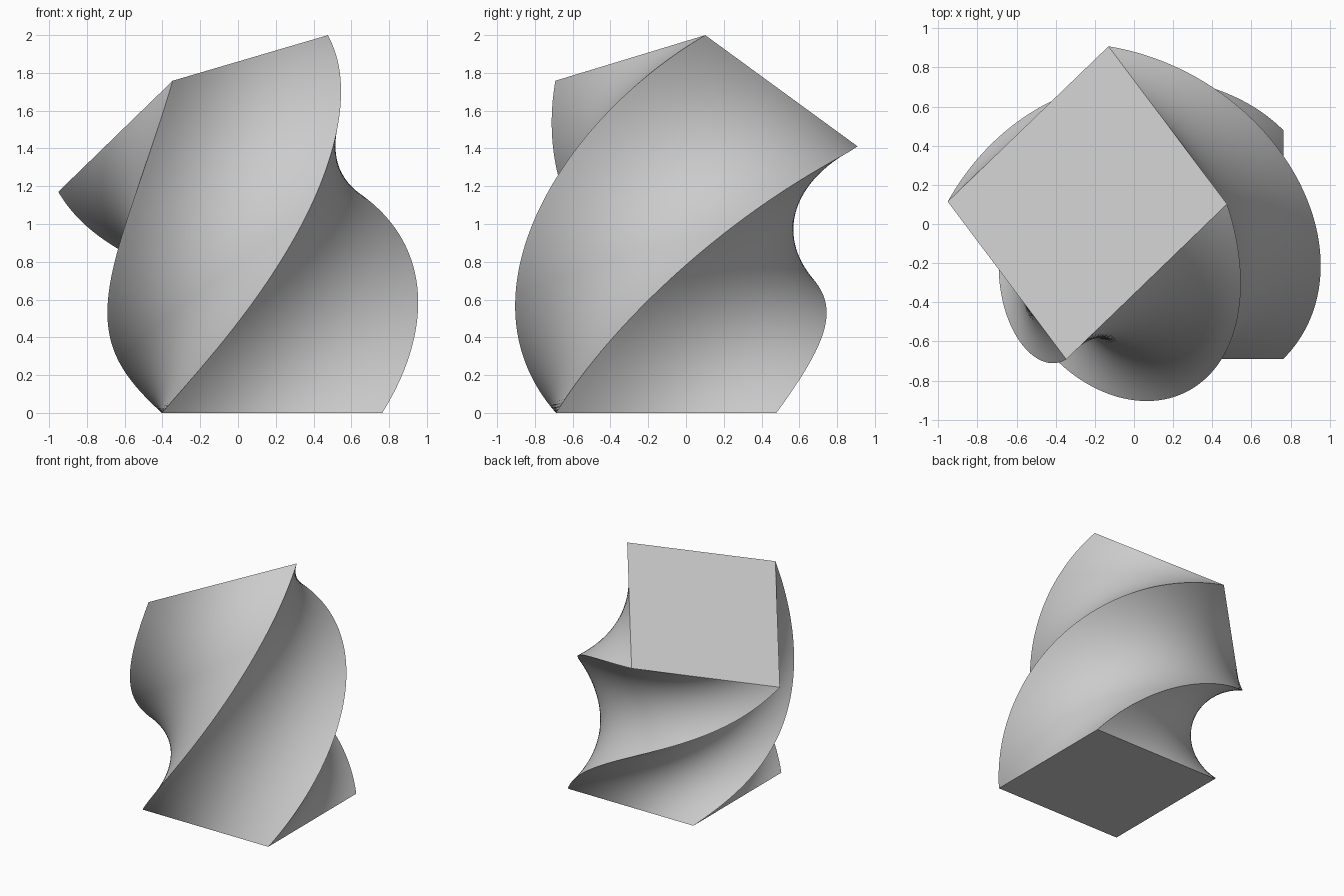
import bpy, bmesh, math
from mathutils import Vector, Matrix

cube = bpy.data.objects.get("Cube")
if cube:
    bpy.data.objects.remove(cube, do_unlink=True)

SIDE = 1.167                      # width of the square section
TWIST = math.radians(130.7)       # total twist, bottom to top
BEND = math.radians(33.0)         # total bend
BEND_DIR = math.radians(153.0)    # heading the column leans towards
RADIUS = 2.91                     # radius of the bent spine
BASE = Vector((0.18, -0.105, 0))
STEPS, CUTS = 96, 24

grey = bpy.data.materials.new("light_grey")
grey.use_nodes = True
colour = (0.6, 0.6, 0.6, 1)
grey.diffuse_color = colour
grey.node_tree.nodes["Principled BSDF"].inputs["Base Color"].default_value = colour


def section(f):
    """Placement of the square section at fraction f along the spine."""
    b = BEND * f
    lean = Vector((math.cos(BEND_DIR), math.sin(BEND_DIR), 0))
    centre = BASE + lean * RADIUS * (1 - math.cos(b))
    centre.z = RADIUS * math.sin(b)
    axis = Vector((0, 0, 1)).cross(lean)
    return (Matrix.Translation(centre) @ Matrix.Rotation(b, 4, axis)
            @ Matrix.Rotation(TWIST * f, 4, 'Z'))


# Square outline, subdivided along each side
h = SIDE / 2
corners = [Vector(c) for c in ((-h, -h, 0), (h, -h, 0), (h, h, 0), (-h, h, 0))]
outline = [corners[i].lerp(corners[(i + 1) % 4], k / CUTS)
           for i in range(4) for k in range(CUTS)]

# Sweep the outline along the bent spine
bm = bmesh.new()
rings = [[bm.verts.new(section(s / STEPS) @ p) for p in outline]
         for s in range(STEPS + 1)]
n = len(outline)
for low, high in zip(rings, rings[1:]):
    for i in range(n):
        j = (i + 1) % n
        face = bm.faces.new((low[i], low[j], high[j], high[i]))
        face.smooth = True
        # keep the four corner edges crisp
        if i % CUTS == 0:
            bm.edges.get((low[i], high[i])).smooth = False

# Flat end caps with crisp rims
for cap in (bm.faces.new(rings[0][::-1]), bm.faces.new(rings[-1])):
    for edge in cap.edges:
        edge.smooth = False

mesh = bpy.data.meshes.new("twisted_block")
bm.to_mesh(mesh)
bm.free()
mesh.materials.append(grey)
block = bpy.data.objects.new("twisted_block", mesh)
bpy.context.collection.objects.link(block)
